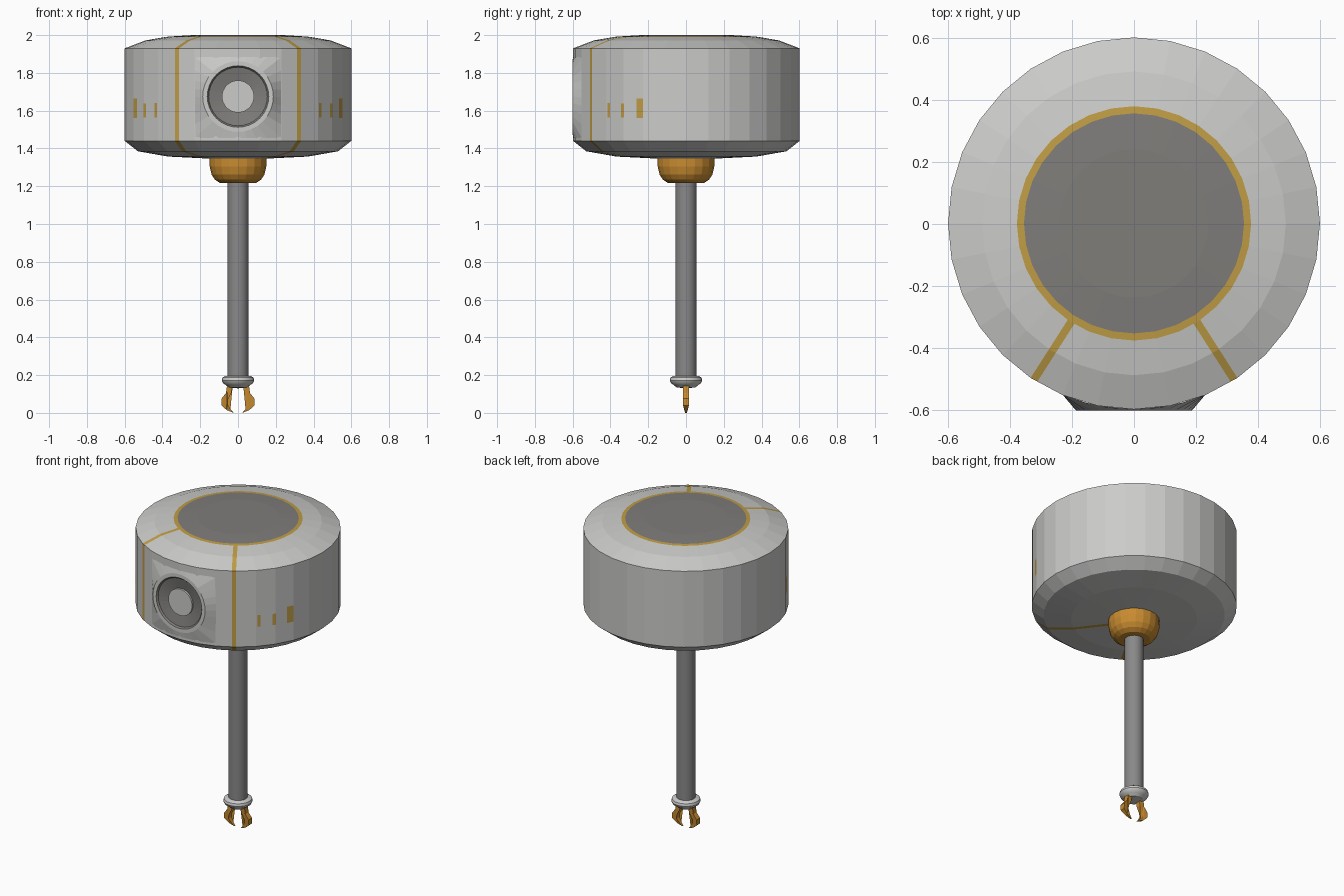
import bpy, bmesh, math
from mathutils import Vector

if "Cube" in bpy.data.objects:
    bpy.data.objects.remove(bpy.data.objects["Cube"])


def material(name, color):
    m = bpy.data.materials.new(name)
    m.diffuse_color = (*color, 1)
    m.use_nodes = True
    m.node_tree.nodes["Principled BSDF"].inputs["Base Color"].default_value = m.diffuse_color
    return m


LIGHT = material("light_gray", (0.60, 0.60, 0.59))
DARK = material("dark_gray", (0.21, 0.205, 0.195))
STRIPE = material("stripe_gold", (0.53, 0.34, 0.06))
GOLD = material("orange_gold", (0.58, 0.26, 0.03))
STEEL = material("steel_gray", (0.25, 0.25, 0.25))


def finish(name, bm, mats, smooth=None, loc=(0, 0, 0)):
    bmesh.ops.recalc_face_normals(bm, faces=bm.faces)
    me = bpy.data.meshes.new(name)
    bm.to_mesh(me)
    bm.free()
    for m in mats:
        me.materials.append(m)
    ob = bpy.data.objects.new(name, me)
    ob.location = loc
    bpy.context.collection.objects.link(ob)
    if smooth:
        bpy.ops.object.select_all(action='DESELECT')
        bpy.context.view_layer.objects.active = ob
        ob.select_set(True)
        bpy.ops.object.shade_smooth_by_angle(angle=math.radians(smooth))
    return ob


def lathe(profile, steps):
    """Revolve (radius, z) points around the z axis."""
    bm = bmesh.new()
    vs = [bm.verts.new((0, -r, z)) for r, z in profile]
    es = [bm.edges.new(p) for p in zip(vs, vs[1:])]
    bmesh.ops.spin(bm, geom=vs + es, cent=(0, 0, 0), axis=(0, 0, 1),
                   angle=math.tau, steps=steps)
    bmesh.ops.remove_doubles(bm, verts=bm.verts, dist=1e-4)
    return bm


def cut(bm, co, no, rule):
    """Slice the faces that satisfy the rule along a plane."""
    faces = [f for f in bm.faces if rule(f.calc_center_median())]
    geom = set(faces)
    for f in faces:
        geom.update(f.edges)
        geom.update(f.verts)
    bmesh.ops.bisect_plane(bm, geom=list(geom), plane_co=co, plane_no=no, dist=1e-5)


def on_wall(c):
    return 1.44 < c.z < 1.93 and c.xy.length > 0.55


def front_angle(c):
    return math.degrees(math.atan2(c.x, -c.y))


def side_normal(deg):
    a = math.radians(deg)
    return Vector((math.cos(a), math.sin(a), 0))


# drum body
EYE_Z = 1.675
body = lathe([(0, 1.345), (0.15, 1.346), (0.37, 1.357), (0.53, 1.385), (0.6, 1.44),
              (0.6, 1.93), (0.49, 1.972), (0.378, 1.991), (0.355, 1.993),
              (0.24, 2.0), (0, 2.0)], 32)

# seams running over the drum on both sides of the front panel
SEAM, HALF = 32.6, 0.0125
for s in (-1, 1):
    n = side_normal(s * SEAM)
    for off in (-HALF, HALF):
        cut(body, n * off, n, lambda c: c.y < 0.03 and (c.z < 1.98 or c.xy.length > 0.378))

# small side marks: angle, half width, bottom, top
MARKS = [(46.7, 0.9, 1.565, 1.64), (55.6, 1.0, 1.565, 1.637), (65.6, 1.9, 1.56, 1.665)]
for s in (-1, 1):
    for a, w, z0, z1 in MARKS:
        for d in (a - w, a + w):
            cut(body, (0, 0, 0), side_normal(s * d),
                lambda c: on_wall(c) and abs(front_angle(c) - s * a) < 9)
        for z in (z0, z1):
            cut(body, (0, 0, z), (0, 0, 1),
                lambda c: on_wall(c) and abs(front_angle(c) - s * a) < w)

# opening behind the eye panel
for x in (-0.21, 0.21):
    cut(body, (x, 0, 0), (1, 0, 0), lambda c: on_wall(c) and c.y < -0.5)
for z in (EYE_Z - 0.195, EYE_Z + 0.195):
    cut(body, (0, 0, z), (0, 0, 1), lambda c: on_wall(c) and abs(c.x) < 0.21 and c.y < 0)
hole = [f for f in body.faces
        if (c := f.calc_center_median()).y < -0.5 and abs(c.x) < 0.21
        and abs(c.z - EYE_Z) < 0.195]
bmesh.ops.delete(body, geom=hole, context='FACES')

for f in body.faces:
    c = f.calc_center_median()
    r = c.xy.length
    if c.z > 1.98 and r < 0.378:
        f.material_index = 2 if r > 0.353 else 1
    elif c.y < 0 and any(abs(c.dot(side_normal(s * SEAM))) < HALF and c.x * s > 0
                         for s in (-1, 1)):
        f.material_index = 2
    elif on_wall(c) and any(abs(abs(front_angle(c)) - a) < w and z0 < c.z < z1
                            for a, w, z0, z1 in MARKS):
        f.material_index = 2
finish("drum_body", body, [LIGHT, DARK, STRIPE], loc=(0, 0.002, 0))

# eye panel: square outline on the drum rising to a round rim, then a recess and lens
bm = bmesh.new()
N = 32
angles = [math.tau * i / N for i in range(N)]


def square_point(a):
    k = 0.23 / max(abs(math.cos(a)), abs(math.sin(a)))
    x, z = k * math.cos(a), k * math.sin(a) * 0.93
    return bm.verts.new((x, 0.002 - math.sqrt(0.599 ** 2 - x * x), EYE_Z - 0.005 + z))


rings = [[square_point(a) for a in angles]]
for r, y in [(0.187, -0.602), (0.163, -0.602), (0.155, -0.592),
             (0.085, -0.578), (0.085, -0.59)]:
    rings.append([bm.verts.new((r * math.cos(a), y, EYE_Z + r * math.sin(a)))
                  for a in angles])
for k, (p, q) in enumerate(zip(rings, rings[1:])):
    for i in range(N):
        j = (i + 1) % N
        f = bm.faces.new((p[i], p[j], q[j], q[i]))
        f.material_index = 1 if k in (2, 3) else 0
bm.faces.new(rings[-1])
finish("eye_panel", bm, [LIGHT, DARK])

# ball joint under the drum
finish("ball_joint", lathe([(0, 1.36), (0.15, 1.36), (0.15, 1.305), (0.14, 1.262),
                            (0.122, 1.235), (0.095, 1.217), (0, 1.215)], 20), [GOLD])

# arm shaft
finish("arm_shaft", lathe([(0, 0.17), (0.056, 0.17), (0.056, 1.24), (0, 1.24)], 20),
       [STEEL], 40)

# wrist collar
finish("wrist_collar", lathe([(0, 0.13), (0.05, 0.135), (0.065, 0.148), (0.08, 0.158),
                              (0.086, 0.172), (0.082, 0.187), (0.068, 0.196),
                              (0, 0.197)], 24), [LIGHT], 35)

# pair of claws
CLAW = [(0.058, 0.145), (0.064, 0.105), (0.088, 0.075), (0.088, 0.04), (0.06, 0.015),
        (0.022, 0.0), (0.04, 0.02), (0.055, 0.045), (0.054, 0.07), (0.036, 0.105),
        (0.028, 0.145)]
for side, s in (("left", -1), ("right", 1)):
    bm = bmesh.new()
    sides = [[bm.verts.new((s * x, t * (0.005 + 0.012 * min(1, z / 0.045)), z))
              for x, z in CLAW] for t in (-1, 1)]
    for ring in sides:
        bm.faces.new(ring)
    for i in range(len(CLAW)):
        j = (i + 1) % len(CLAW)
        bm.faces.new((sides[0][i], sides[0][j], sides[1][j], sides[1][i]))
    bmesh.ops.triangulate(bm, faces=[f for f in bm.faces if len(f.verts) > 4])
    finish(side + "_claw", bm, [GOLD])
